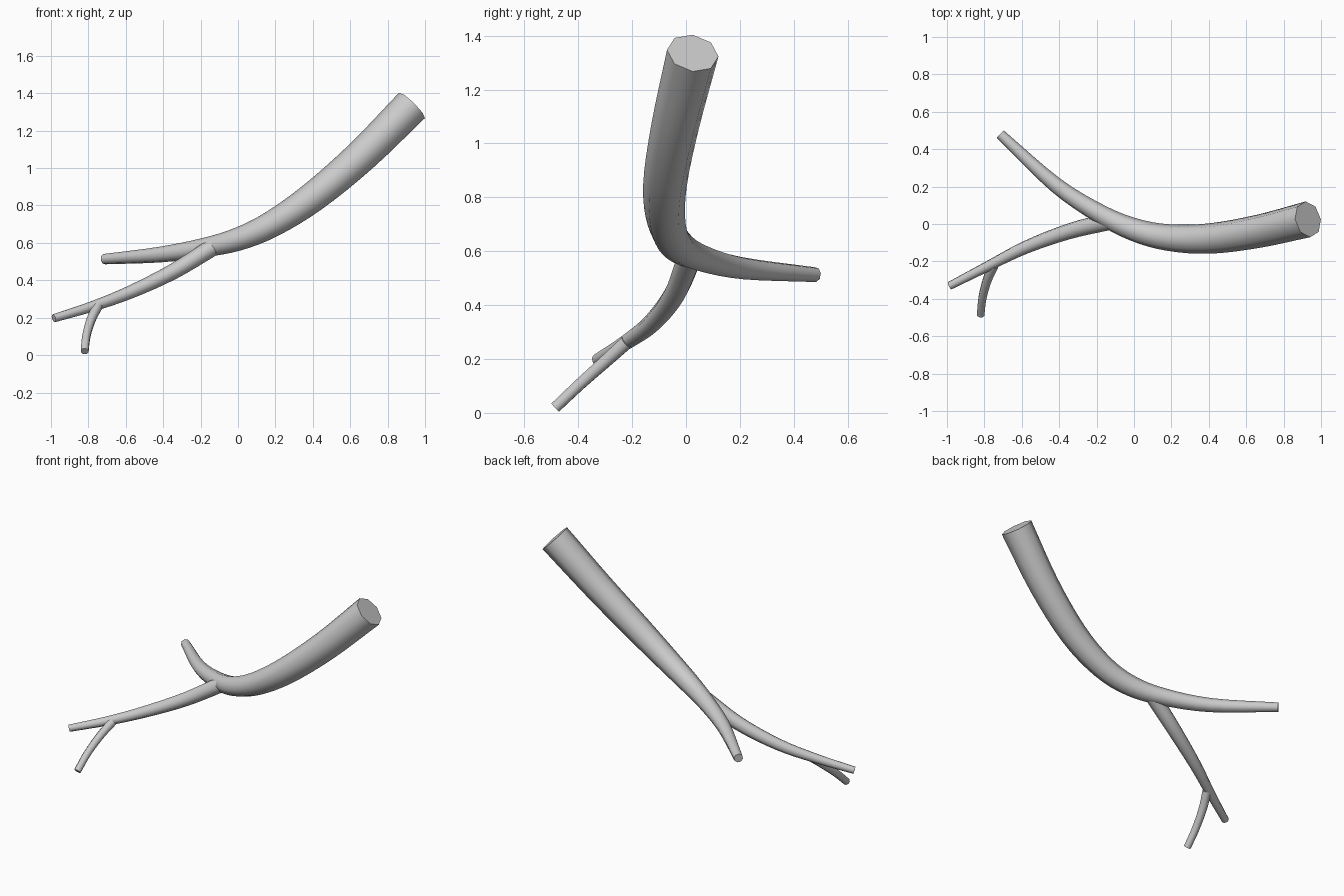
import bpy, bmesh, math
from mathutils import Vector

if "Cube" in bpy.data.objects:
    bpy.data.objects.remove(bpy.data.objects["Cube"])

SIDES = 8


def catmull(pts, steps):
    """Smooth path through (x, y, z, radius) points."""
    p = [Vector(q) for q in pts]
    p = [p[0] * 2 - p[1]] + p + [p[-1] * 2 - p[-2]]
    out = []
    for i in range(1, len(p) - 2):
        a, b, c, d = p[i - 1:i + 3]
        for s in range(steps):
            t = s / steps
            out.append((b * 2 + (c - a) * t + (a * 2 - b * 5 + c * 4 - d) * t ** 2
                        + (b * 3 - a - c * 3 + d) * t ** 3) * 0.5)
    out.append(p[-2])
    return out


def branch(name, pts, steps=4):
    """Tapered tube with flat capped ends."""
    path = catmull(pts, steps)
    pos = [q.to_3d() for q in path]
    bm = bmesh.new()
    rings = []
    side = Vector((0, 1, 0))
    for i, c in enumerate(pos):
        tan = (pos[min(i + 1, len(pos) - 1)] - pos[max(i - 1, 0)]).normalized()
        side = (side - tan * side.dot(tan)).normalized()
        up = tan.cross(side)
        ring = []
        for k in range(SIDES):
            a = math.tau * k / SIDES
            ring.append(bm.verts.new(c + (side * math.cos(a) + up * math.sin(a)) * path[i].w))
        rings.append(ring)
    for r0, r1 in zip(rings, rings[1:]):
        for k in range(SIDES):
            j = (k + 1) % SIDES
            bm.faces.new((r0[k], r0[j], r1[j], r1[k]))
    bm.faces.new(rings[0])
    bm.faces.new(rings[-1])
    bmesh.ops.recalc_face_normals(bm, faces=bm.faces)
    me = bpy.data.meshes.new(name)
    bm.to_mesh(me)
    bm.free()
    ob = bpy.data.objects.new(name, me)
    bpy.context.collection.objects.link(ob)
    bpy.ops.object.select_all(action='DESELECT')
    ob.select_set(True)
    bpy.context.view_layer.objects.active = ob
    bpy.ops.object.shade_smooth_by_angle(angle=math.radians(50))


# thick main limb
branch("main_branch", [
    (0.93, 0.025, 1.335, 0.097),
    (0.66, -0.04, 1.065, 0.089),
    (0.40, -0.078, 0.845, 0.081),
    (0.18, -0.072, 0.70, 0.071),
    (0.0, -0.03, 0.62, 0.062),
    (-0.18, 0.053, 0.575, 0.052),
    (-0.42, 0.21, 0.537, 0.042),
    (-0.715, 0.48, 0.513, 0.028)])

# fork from the middle of the limb
branch("side_branch", [
    (-0.13, 0.015, 0.58, 0.047),
    (-0.35, -0.04, 0.445, 0.042),
    (-0.58, -0.125, 0.335, 0.035),
    (-0.78, -0.225, 0.26, 0.028),
    (-0.985, -0.33, 0.197, 0.022)])

# small twig hanging from the fork
branch("twig", [
    (-0.75, -0.22, 0.262, 0.027),
    (-0.785, -0.30, 0.19, 0.025),
    (-0.81, -0.395, 0.105, 0.023),
    (-0.82, -0.485, 0.02, 0.022)])
